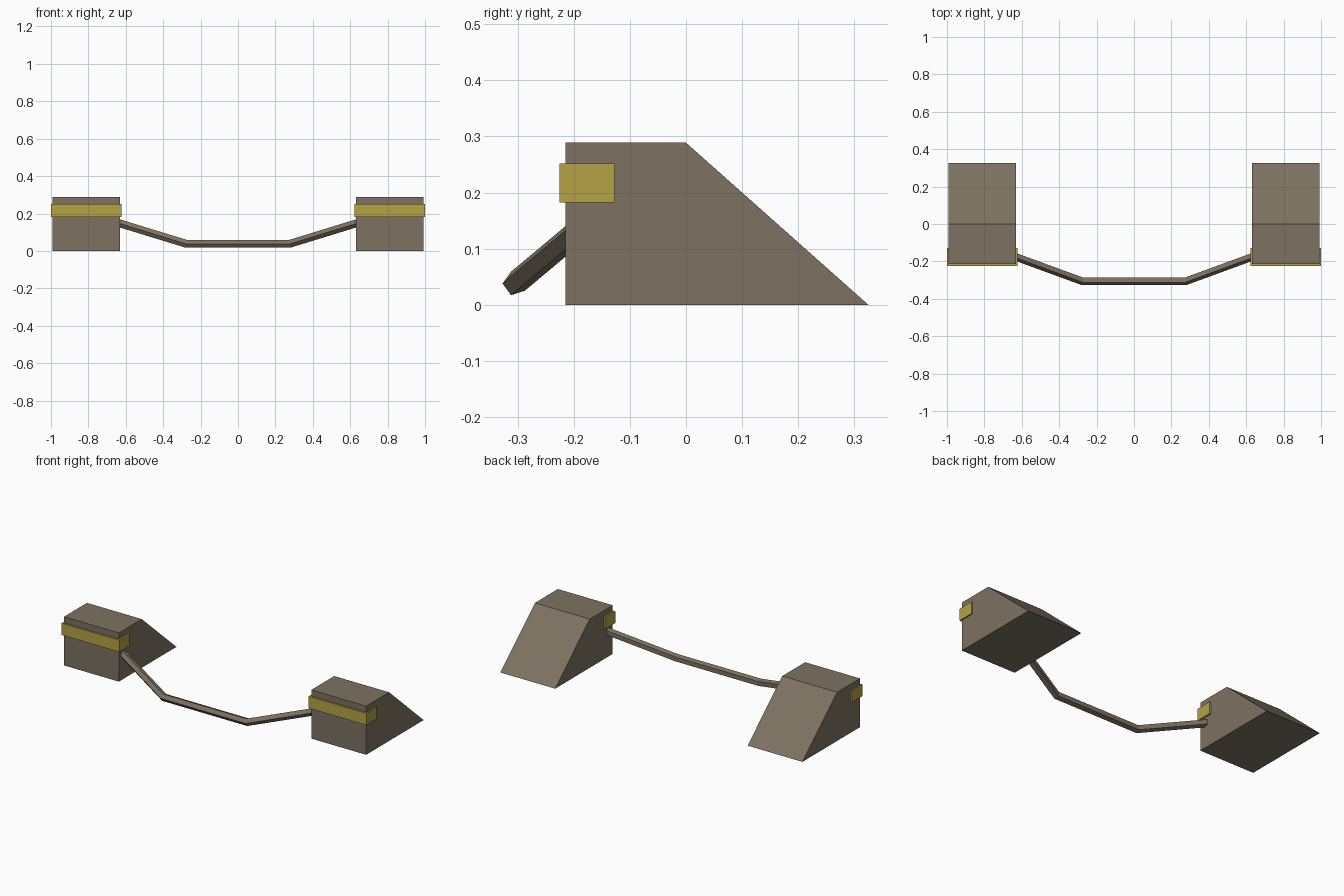
import bpy, bmesh, math
from mathutils import Vector

if "Cube" in bpy.data.objects:
    bpy.data.objects.remove(bpy.data.objects["Cube"])


def material(name, color):
    m = bpy.data.materials.new(name)
    m.diffuse_color = (*color, 1)
    m.use_nodes = True
    m.node_tree.nodes["Principled BSDF"].inputs["Base Color"].default_value = m.diffuse_color
    return m


BROWN = material("grey_brown", (0.205, 0.168, 0.122))
YELLOW = material("dull_yellow", (0.46, 0.36, 0.06))


def loft(name, rings, mat):
    """Skin closed rings of points and cap both ends."""
    bm = bmesh.new()
    loops = [[bm.verts.new(p) for p in ring] for ring in rings]
    n = len(loops[0])
    for a, b in zip(loops, loops[1:]):
        for i in range(n):
            j = (i + 1) % n
            bm.faces.new((a[i], a[j], b[j], b[i]))
    bm.faces.new(loops[0])
    bm.faces.new(loops[-1])
    bmesh.ops.recalc_face_normals(bm, faces=bm.faces)
    mesh = bpy.data.meshes.new(name)
    bm.to_mesh(mesh)
    bm.free()
    mesh.materials.append(mat)
    obj = bpy.data.objects.new(name, mesh)
    bpy.context.collection.objects.link(obj)
    return obj


def extrude_x(name, profile, x0, x1, mat):
    return loft(name, [[(x, y, z) for y, z in profile] for x in (x0, x1)], mat)


# Wedge blocks, each with a yellow band around its upper front
wedge = [(-0.215, 0), (0.325, 0), (0, 0.289), (-0.215, 0.289)]
band = [(-0.225, 0.182), (-0.127, 0.182), (-0.127, 0.252), (-0.225, 0.252)]
for side, s in (("left", -1), ("right", 1)):
    extrude_x(side + "_wedge_block", wedge, s * 0.632, s * 0.992, BROWN)
    extrude_x(side + "_band", band, s * 0.622, s * 1.0, YELLOW)

# Five-sided rope: straight middle, mitred bends, arms rising to the blocks
BEND = Vector((0.275, -0.305, 0.038))
ARM = Vector((0.355, 0.13, 0.109)).normalized()
END_X = 0.64
mitre = Vector((1, 0, 0)) + ARM
bends, ends = [], []
for k in range(5):
    a = math.pi + k * math.tau / 5
    off = Vector((0, 0.022 * math.cos(a), 0.022 * math.sin(a)))
    off.x = -off.dot(mitre) / mitre.x
    p = BEND + off
    bends.append(p)
    ends.append(p + ARM * ((END_X - p.x) / ARM.x))


def flip(ring):
    return [(-p.x, p.y, p.z) for p in ring]


loft("rope", [flip(ends), flip(bends), bends, ends], BROWN)
